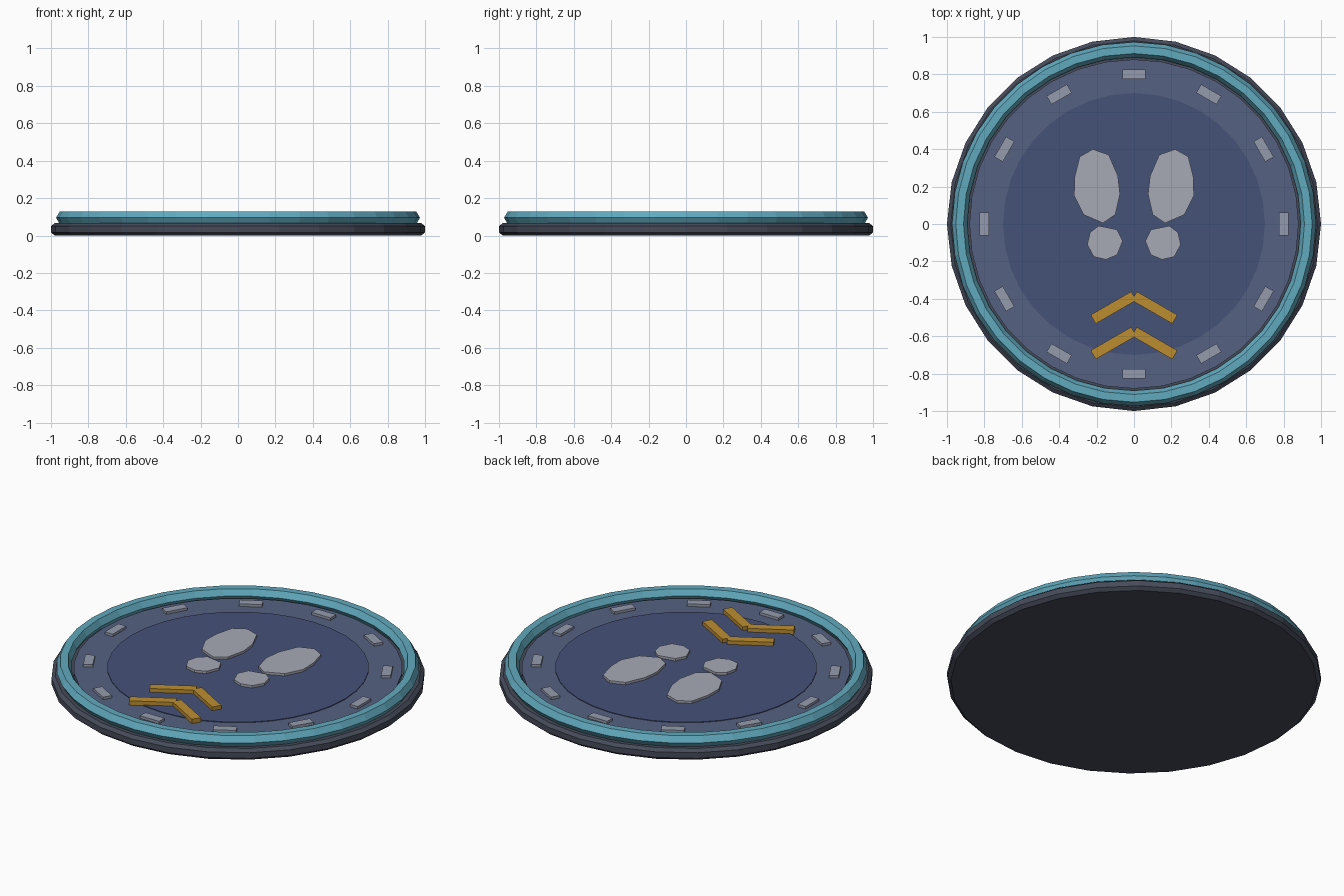
import bpy, bmesh
from math import cos, sin, pi, radians
from mathutils import Matrix

if "Cube" in bpy.data.objects:
    bpy.data.objects.remove(bpy.data.objects["Cube"])


def mat(name, rgb):
    m = bpy.data.materials.new(name)
    m.diffuse_color = (*rgb, 1)
    m.use_nodes = True
    m.node_tree.nodes["Principled BSDF"].inputs["Base Color"].default_value = m.diffuse_color
    return m


DARK = mat("dark_frame", (0.06, 0.07, 0.10))
TEAL = mat("teal_trim", (0.12, 0.40, 0.52))
PLATE = mat("plate_blue", (0.09, 0.12, 0.22))
DISC = mat("disc_blue", (0.06, 0.085, 0.19))
PALE = mat("pale_pad", (0.38, 0.40, 0.46))
MARK = mat("marker_grey", (0.30, 0.33, 0.42))
GOLD = mat("gold", (0.50, 0.27, 0.03))


def finish(bm, name, material):
    bmesh.ops.recalc_face_normals(bm, faces=bm.faces)
    me = bpy.data.meshes.new(name)
    bm.to_mesh(me)
    bm.free()
    me.materials.append(material)
    ob = bpy.data.objects.new(name, me)
    bpy.context.collection.objects.link(ob)
    return ob


def lathe(name, profile, sides, material, closed=False):
    """Turn (radius, z) points around z; open profiles get flat caps."""
    bm = bmesh.new()
    rings = [[bm.verts.new((r * sin(2 * pi * i / sides), r * cos(2 * pi * i / sides), z))
              for i in range(sides)] for r, z in profile]
    pairs = list(zip(rings, rings[1:]))
    if closed:
        pairs.append((rings[-1], rings[0]))
    else:
        bm.faces.new(rings[0])
        bm.faces.new(rings[-1])
    for a, b in pairs:
        for i in range(sides):
            j = (i + 1) % sides
            bm.faces.new((a[i], a[j], b[j], b[i]))
    return finish(bm, name, material)


def pad(name, outline, z0, z1, side):
    """Extrude a flat outline, mirrored by side."""
    bm = bmesh.new()
    face = bm.faces.new([bm.verts.new((side * x, y, z0)) for x, y in outline])
    new = bmesh.ops.extrude_face_region(bm, geom=[face])["geom"]
    for v in new:
        if isinstance(v, bmesh.types.BMVert):
            v.co.z = z1
    bmesh.ops.holes_fill(bm, edges=bm.edges)
    return finish(bm, name, PALE)


def block(name, loc, size, angle, material):
    bm = bmesh.new()
    bmesh.ops.create_cube(bm, size=1, matrix=Matrix.Translation(loc)
                          @ Matrix.Rotation(angle, 4, 'Z') @ Matrix.Diagonal((*size, 1)))
    return finish(bm, name, material)


# Round base with bevelled edges
lathe("base", [(0.98, 0), (1, 0.017), (1, 0.05), (0.98, 0.066)], 28, DARK)

# Hexagonal-section trim ring
lathe("trim_ring", [(0.932 + 0.041 * cos(k * pi / 3), 0.095 + 0.04 * sin(k * pi / 3))
                    for k in range(6)], 36, TEAL, closed=True)

# Standing plate and centre disc
lathe("plate", [(0.88, 0.06), (0.88, 0.087)], 36, PLATE)
lathe("centre_disc", [(0.70, 0.08), (0.70, 0.091)], 36, DISC)

# Footprints
SOLE = [(0.22, 0.40), (0.29, 0.36), (0.318, 0.25), (0.32, 0.15), (0.27, 0.05),
        (0.166, 0.005), (0.10, 0.05), (0.075, 0.16), (0.086, 0.257), (0.135, 0.37)]
HEEL = [(0.19, -0.01), (0.235, -0.045), (0.25, -0.11), (0.215, -0.175), (0.15, -0.19),
        (0.09, -0.165), (0.06, -0.09), (0.09, -0.03)]
for side, label in ((-1, "left"), (1, "right")):
    pad(label + "_sole_pad", SOLE, 0.085, 0.105, side)
    pad(label + "_heel_pad", HEEL, 0.085, 0.105, side)
    # Chevron arms
    for n, y in enumerate((-0.447, -0.637)):
        block(f"chevron_{n + 1}_{label}", (side * 0.11, y, 0.1), (0.25, 0.054, 0.026),
              -side * radians(30), GOLD)

# Marker dashes around the plate
for i in range(12):
    a = i * pi / 6
    block(f"marker_{i + 1}", (0.8 * sin(a), 0.8 * cos(a), 0.092), (0.125, 0.052, 0.02), -a, MARK)
